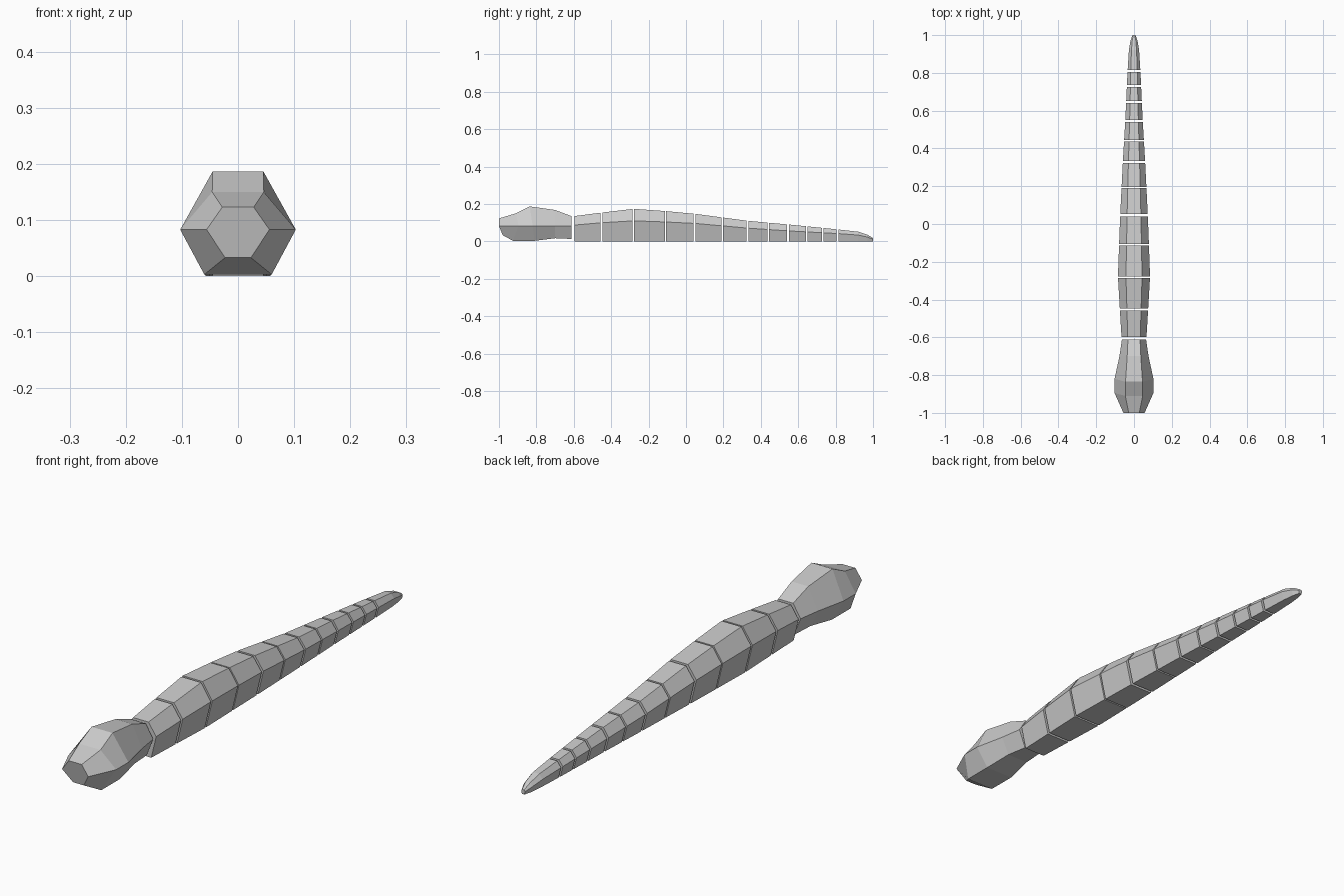
import bpy, bmesh

if "Cube" in bpy.data.objects:
    bpy.data.objects.remove(bpy.data.objects["Cube"])


def hex_loft(name, rings):
    """Loft six-sided rings; each ring is (top, side, bottom), each point (half width, y, z)."""
    bm = bmesh.new()
    loops = []
    for t, s, b in rings:
        pts = [t, s, b] + [(-p[0], p[1], p[2]) for p in (b, s, t)]
        loops.append([bm.verts.new(p) for p in pts])
    for a, b in zip(loops, loops[1:]):
        for i in range(6):
            j = (i + 1) % 6
            bm.faces.new((a[i], a[j], b[j], b[i]))
    bm.faces.new(loops[0])
    bm.faces.new(loops[-1])
    bmesh.ops.recalc_face_normals(bm, faces=bm.faces[:])
    mesh = bpy.data.meshes.new(name)
    bm.to_mesh(mesh)
    bm.free()
    ob = bpy.data.objects.new(name, mesh)
    bpy.context.collection.objects.link(ob)
    return ob


# Head
hex_loft("head", [
    ((.028, -1.0, .123), (.056, -1.0, .083), (.023, -.98, .033)),
    ((.046, -.91, .150), (.103, -.895, .083), (.060, -.925, .003)),
    ((.045, -.835, .187), (.103, -.82, .083), (.060, -.81, .003)),
    ((.036, -.70, .168), (.077, -.70, .083), (.046, -.70, .017)),
    ((.032, -.612, .135), (.064, -.612, .083), (.036, -.612, .013)),
])

# Body outline: y, half width, widest height, top height
outline = [
    (-.60, .066, .087, .135), (-.45, .075, .100, .154), (-.28, .085, .110, .174),
    (-.11, .079, .104, .162), (.05, .073, .096, .147), (.33, .059, .071, .110),
    (.55, .046, .056, .090), (.81, .034, .042, .064), (.92, .027, .034, .052),
    (.97, .019, .023, .036), (1.0, .008, .012, .018),
]


def body_ring(y):
    for a, b in zip(outline, outline[1:]):
        if y <= b[0]:
            break
    f = (y - a[0]) / (b[0] - a[0])
    w, mid, top = (a[k] + f * (b[k] - a[k]) for k in (1, 2, 3))
    return (w * .5, y, top), (w, y, mid), (w * .68, y, 0)


# Body segments
spans = [(-.597, -.457), (-.447, -.287), (-.279, -.113), (-.107, .041), (.052, .190),
         (.197, .323), (.333, .437), (.445, .541), (.551, .641), (.650, .726), (.735, .805)]
for n, (y0, y1) in enumerate(spans, 1):
    hex_loft(f"body_segment_{n}", [body_ring(y0), body_ring(y1)])

# Tail tip
hex_loft("tail_tip", [body_ring(y) for y in (.815, .92, .97, 1.0)])
